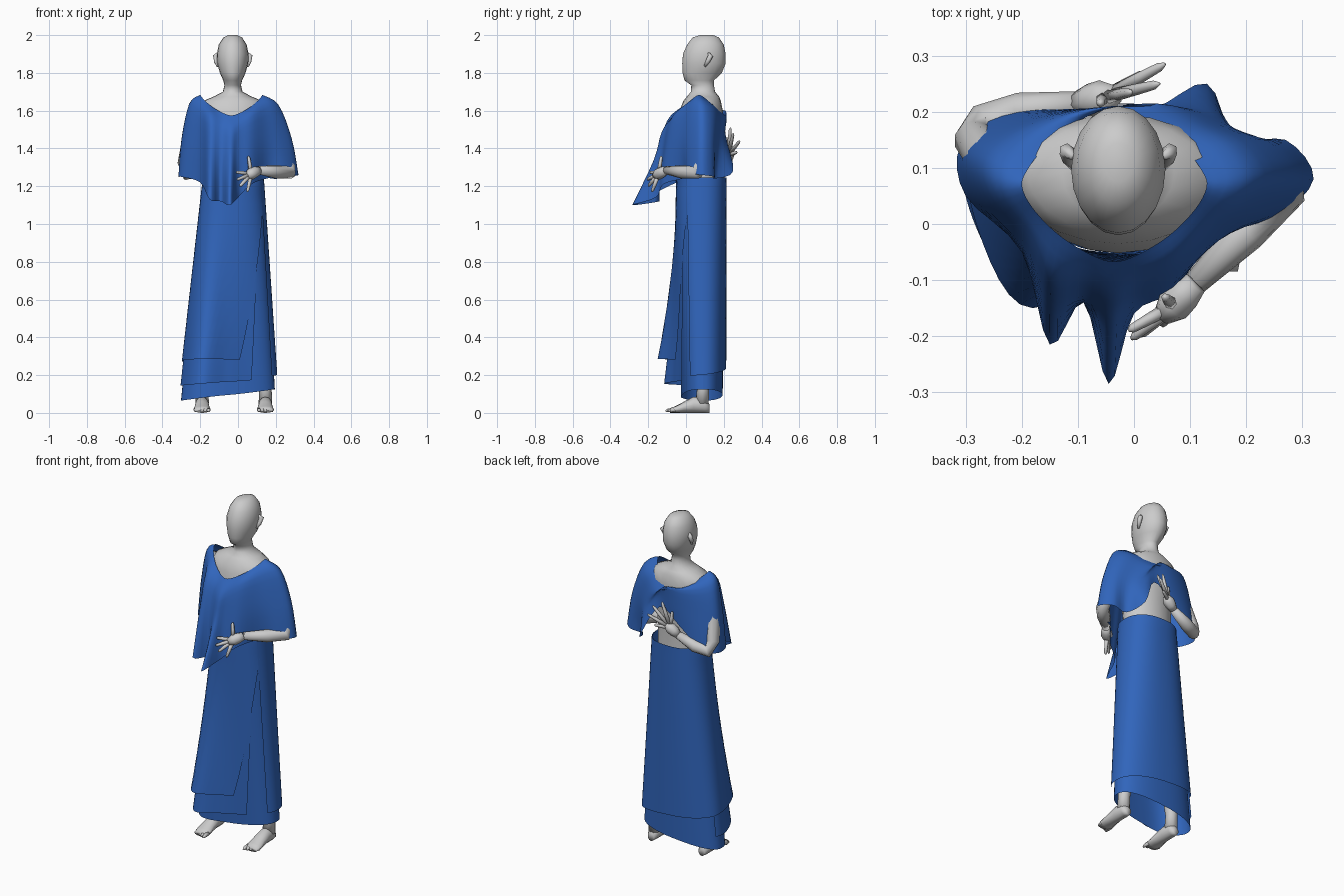
import bpy, bmesh
from math import sin, cos, pi, radians, exp
from mathutils import Vector, Quaternion

if "Cube" in bpy.data.objects:
    bpy.data.objects.remove(bpy.data.objects["Cube"])

blue = bpy.data.materials.new("blue_cloth")
blue.diffuse_color = (0.03, 0.13, 0.5, 1)
blue.use_nodes = True
blue.node_tree.nodes["Principled BSDF"].inputs["Base Color"].default_value = blue.diffuse_color


def loft(name, rings, closed=True, caps=False, mat=None):
    """Skin a list of equally sized rings with quads."""
    bm = bmesh.new()
    rows = [[bm.verts.new(p) for p in r] for r in rings]
    n = len(rows[0])
    for a, b in zip(rows, rows[1:]):
        for i in range(n if closed else n - 1):
            j = (i + 1) % n
            bm.faces.new((a[i], a[j], b[j], b[i]))
    if caps:
        bm.faces.new(rows[0][::-1])
        bm.faces.new(rows[-1])
    bmesh.ops.recalc_face_normals(bm, faces=bm.faces)
    me = bpy.data.meshes.new(name)
    bm.to_mesh(me)
    bm.free()
    for p in me.polygons:
        p.use_smooth = True
    ob = bpy.data.objects.new(name, me)
    bpy.context.collection.objects.link(ob)
    if mat:
        me.materials.append(mat)
    return ob


def spline(pts, steps, closed):
    """Catmull-Rom resampling."""
    n, out = len(pts), []
    get = (lambda i: pts[i % n]) if closed else (lambda i: pts[max(0, min(n - 1, i))])
    for i in range(n if closed else n - 1):
        a, b, c, d = (get(i + k) for k in (-1, 0, 1, 2))
        for s in range(steps):
            t = s / steps
            out.append(0.5 * (2 * b + (c - a) * t + (2 * a - 5 * b + 4 * c - d) * t ** 2
                              + (3 * b - a - 3 * c + d) * t ** 3))
    return out if closed else out + [pts[-1]]


def tube(name, path, radii, sides=10):
    """Round limb through the path points."""
    pts = [Vector(p) for p in path]
    rings, q, prev = [], None, None
    for i, p in enumerate(pts):
        tan = (pts[min(i + 1, len(pts) - 1)] - pts[max(i - 1, 0)]).normalized()
        q = tan.to_track_quat('Z', 'Y') if q is None else prev.rotation_difference(tan) @ q
        prev = tan
        rings.append([p + q @ Vector((cos(2 * pi * k / sides), sin(2 * pi * k / sides), 0)) * radii[i]
                      for k in range(sides)])
    return loft(name, rings, caps=True)


def hand(side, wrist, palm, tips):
    w, c = Vector(wrist), Vector(palm)
    tube(side + "_palm", [w, w.lerp(c, 0.5), c, c + (c - w) * 0.5], [0.022, 0.03, 0.032, 0.018], 8)
    for k, tip in enumerate(tips):
        t = Vector(tip)
        base = c + (t - c) * 0.15
        tube(f"{side}_finger_{k}", [base, base.lerp(t, 0.55), base.lerp(t, 0.9), t],
             [0.012, 0.010, 0.008, 0.003], 6)


# head, neck and torso: z, centre y, half width, half depth
profile = [(2.0, .11, .025, .035), (1.987, .105, .05, .07), (1.95, .103, .074, .097),
           (1.9, .097, .084, .113), (1.85, .095, .082, .115), (1.8, .086, .068, .104),
           (1.76, .07, .05, .078), (1.735, .088, .044, .06), (1.70, .09, .052, .064),
           (1.675, .09, .1, .085), (1.65, .085, .16, .1), (1.6, .08, .185, .115),
           (1.5, .07, .165, .122), (1.38, .07, .15, .11), (1.2, .08, .14, .105),
           (1.0, .085, .145, .1), (.88, .085, .13, .08)]
loft("body", [[(-.028 + rx * cos(k * pi / 10), cy + ry * sin(k * pi / 10), z) for k in range(20)]
              for z, cy, rx, ry in profile], caps=True)

# ears
for side, s in (("left", -1), ("right", 1)):
    x = -.028 + s * .08
    tube(side + "_ear", [(x, .10, 1.835), (x + s * .008, .115, 1.86), (x + s * .012, .13, 1.89),
                         (x, .12, 1.905)], [.006, .012, .014, .006], 6)

# arms and hands
tube("right_arm", [(.14, .08, 1.6), (.22, .085, 1.46), (.265, .085, 1.33), (.272, .06, 1.275),
                   (.2, -.015, 1.275), (.11, -.105, 1.285)], [.05, .045, .038, .037, .036, .022])
hand("right", (.11, -.105, 1.285), (.07, -.145, 1.265),
     [(.055, -.13, 1.36), (-.01, -.19, 1.275), (-.005, -.205, 1.235), (.01, -.2, 1.2), (.05, -.18, 1.17)])
tube("left_arm", [(-.2, .08, 1.6), (-.25, .11, 1.46), (-.285, .15, 1.32), (-.27, .18, 1.265),
                  (-.2, .2, 1.285), (-.1, .215, 1.33)], [.05, .045, .036, .034, .035, .022])
hand("left", (-.1, .215, 1.33), (-.055, .225, 1.365),
     [(-.06, .215, 1.46), (-.005, .235, 1.51), (.045, .25, 1.48), (.055, .285, 1.44), (.02, .27, 1.38)])

# legs, feet and toes
for side, hx, fx in (("left", -.1, -.19), ("right", .045, .145)):
    s = -1 if side == "left" else 1
    tube(side + "_leg", [(hx, .085, .95), (hx + s * .02, .08, .72), ((hx + fx) / 2, .075, .5),
                         (fx - s * .02, .095, .32), (fx, .09, .13), (fx, .085, .05)],
         [.08, .075, .052, .05, .033, .036])
    foot = [(.125, .02, .045), (.1, .034, .08), (.04, .036, .085), (-.01, .04, .06),
            (-.055, .046, .036), (-.085, .04, .025)]
    loft(side + "_foot", [[(fx + w * cos(k * pi / 6), y, h / 2 + h / 2 * sin(k * pi / 6))
                           for k in range(12)] for y, w, h in foot], caps=True)
    for k in range(5):
        x, y = fx + s * (k - 2) * .017, -.108 + .008 * k
        tube(f"{side}_toe_{k}", [(x, -.06, .016), (x, y + .012, .014), (x, y, .010)],
             [.012, .010, .005], 6)

# draped blouse: hem and mid-height rings, starting at the front point towards +x
hem = [(-.045, -.285, 1.10), (0, -.16, 1.14), (.07, -.12, 1.21), (.15, -.02, 1.24), (.25, .01, 1.26),
       (.32, .08, 1.26), (.27, .15, 1.25), (.18, .15, 1.24), (.13, .25, 1.28), (.03, .205, 1.46),
       (-.1, .205, 1.38), (-.24, .195, 1.27), (-.31, .14, 1.25), (-.3, .05, 1.25),
       (-.2, -.05, 1.22), (-.15, -.215, 1.13), (-.09, -.14, 1.12)]
mid = [(-.04, -.17, 1.34), (0, -.13, 1.36), (.07, -.1, 1.40), (.15, -.03, 1.42), (.23, .02, 1.44),
       (.285, .08, 1.45), (.25, .14, 1.45), (.18, .17, 1.42), (.12, .205, 1.43), (.03, .205, 1.53),
       (-.1, .205, 1.48), (-.22, .18, 1.45), (-.295, .13, 1.45), (-.28, .05, 1.45),
       (-.2, -.04, 1.40), (-.15, -.15, 1.38), (-.09, -.135, 1.34)]
hem, mid = [Vector(p) for p in hem], [Vector(p) for p in mid]
neck, shoulder = [], []
for i, m in enumerate(mid):
    a = -pi / 2 + 2 * pi * i / len(mid)
    c, s = cos(a), sin(a)
    neck.append(Vector((-.035 + .165 * c * abs(c) ** .35, .07 + .137 * s * abs(s) ** .35,
                        1.685 - .11 * abs(s) ** 1.6)))
    shoulder.append(neck[-1].lerp(m, .52) + Vector((.008 * c, .008 * s, .035 + .04 * abs(c))))
rows = [spline(r, 4, True) for r in (neck, shoulder, mid, hem)]
cols = [spline(list(col), 4, False) for col in zip(*rows)]
loft("draped_blouse", list(zip(*cols)), mat=blue)


# wrapped skirt: each sheet runs clockwise from its free edge
def skirt_sheet(name, start, end, hem_z, inset, bulge, steps=48, levels=14):
    rings = []
    for j in range(levels + 1):
        row = []
        for i in range(steps + 1):
            u = i / steps
            f = j / levels
            a = start(f) + (end - start(f)) * u
            z = 1.245 + (hem_z(a) - 1.245) * f
            t = (1.245 - z) / 1.1
            c, s = cos(a), sin(a)
            rx = .162 + .10 * t - inset * (.3 + t)
            ry = .135 - .012 * t - inset * (.3 + t)
            q = .85                                  # slightly squared outline
            x = -.025 - .025 * t + rx * c * abs(c) ** (q - 1) if abs(c) > 1e-6 else -.025 - .025 * t
            y = .08 + .01 * t + (ry * s * abs(s) ** (q - 1) if abs(s) > 1e-6 else 0)
            d = (a + radians(122)) / .55
            y -= bulge * t ** 1.6 * exp(-d * d)
            row.append((x, y, z))
        rings.append(row)
    return loft(name, rings, closed=False, mat=blue)


skirt_sheet("skirt_outer_wrap", lambda f: -radians(80 * f ** .6), radians(-390),
            lambda a: .24 + .045 * cos((a + radians(115)) * .6), 0, .16)
skirt_sheet("skirt_middle_wrap", lambda f: -radians(65 * f ** .3), radians(-200),
            lambda a: .165 + .02 * cos(a), .006, .105)
skirt_sheet("skirt_inner_wrap", lambda f: 0, radians(-360),
            lambda a: .095 + .03 * cos(a), .014, .02)
